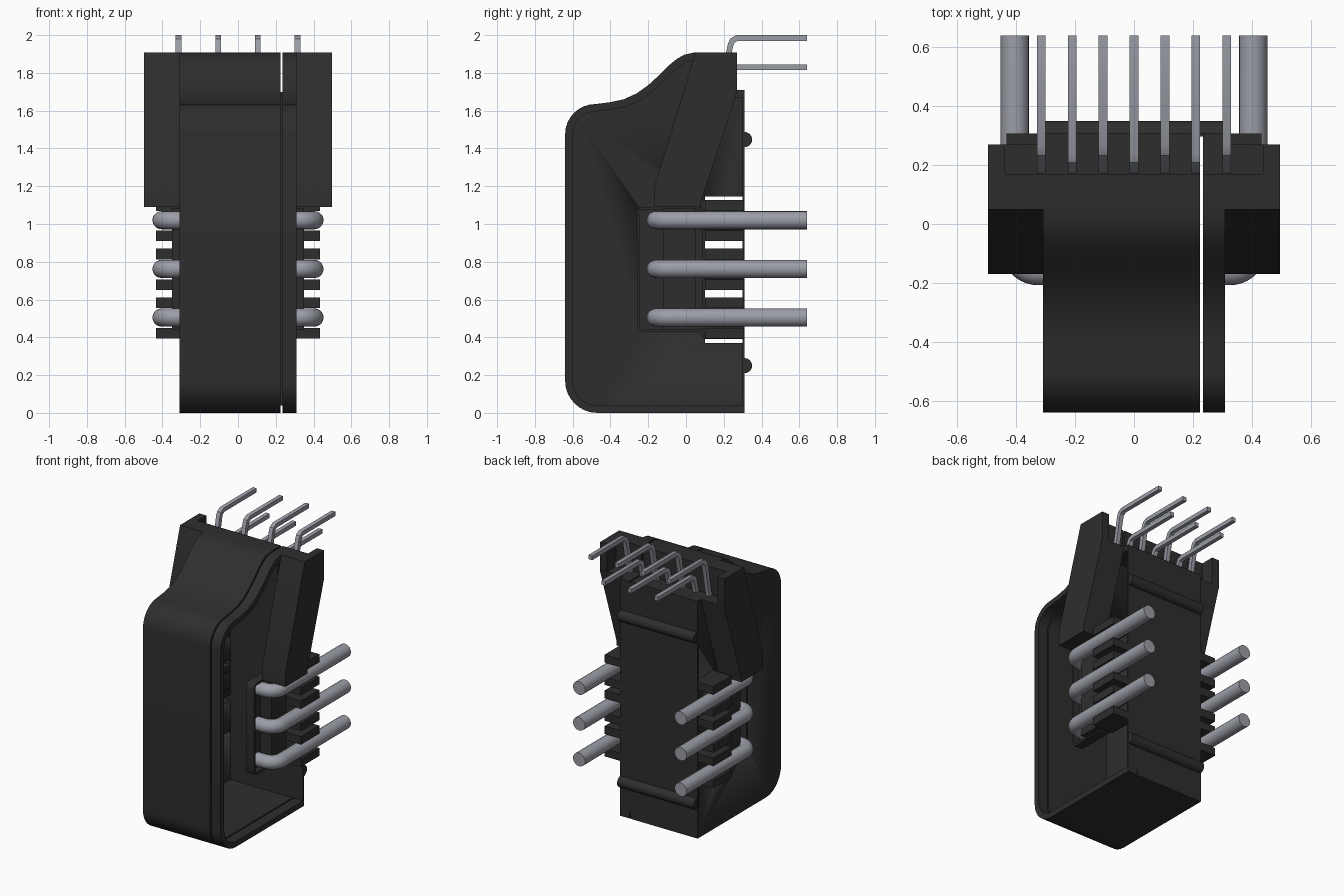
import bpy, bmesh, math
from mathutils import Vector

cube = bpy.data.objects.get("Cube")
if cube:
    bpy.data.objects.remove(cube, do_unlink=True)


def material(name, rgb, rough):
    m = bpy.data.materials.new(name)
    m.use_nodes = True
    m.diffuse_color = (*rgb, 1)
    b = m.node_tree.nodes["Principled BSDF"]
    b.inputs["Base Color"].default_value = (*rgb, 1)
    b.inputs["Roughness"].default_value = rough
    return m


BLACK = material("black plastic", (0.027, 0.027, 0.027), 0.6)
METAL = material("tinned metal", (0.33, 0.34, 0.385), 0.5)


def finish(name, bm, mat):
    bmesh.ops.recalc_face_normals(bm, faces=bm.faces)
    me = bpy.data.meshes.new(name)
    bm.to_mesh(me)
    bm.free()
    me.materials.append(mat)
    ob = bpy.data.objects.new(name, me)
    bpy.context.collection.objects.link(ob)
    bpy.ops.object.select_all(action='DESELECT')
    ob.select_set(True)
    bpy.context.view_layer.objects.active = ob
    bpy.ops.object.shade_smooth_by_angle(angle=math.radians(32))
    return ob


def prism(name, pts, x0, x1, mat=BLACK):
    """Extrude a (y, z) outline along x."""
    bm = bmesh.new()
    a, b = [[bm.verts.new((x, y, z)) for y, z in pts] for x in (x0, x1)]
    n = len(pts)
    bm.faces.new(a)
    bm.faces.new(b)
    for i in range(n):
        j = (i + 1) % n
        bm.faces.new((a[i], a[j], b[j], b[i]))
    return finish(name, bm, mat)


def frame(name, outer, inner, x0, x1):
    """Hollow band between two matching (y, z) outlines."""
    bm = bmesh.new()
    loops = [[bm.verts.new((x, y, z)) for y, z in pts]
             for x, pts in ((x0, outer), (x1, outer), (x1, inner), (x0, inner))]
    n = len(outer)
    for k in range(4):
        p, q = loops[k], loops[(k + 1) % 4]
        for i in range(n):
            j = (i + 1) % n
            bm.faces.new((p[i], p[j], q[j], q[i]))
    return finish(name, bm, BLACK)


def rect(y0, y1, z0, z1):
    return [(y0, z0), (y1, z0), (y1, z1), (y0, z1)]


def arc(cy, cz, r, a0, a1, n=8):
    angles = [math.radians(a0 + (a1 - a0) * i / n) for i in range(n + 1)]
    return [(cy + r * math.cos(a), cz + r * math.sin(a)) for a in angles]


def round_rect(y0, y1, z0, z1, r):
    return (arc(y0 + r, z0 + r, r, 270, 180, 4) + arc(y0 + r, z1 - r, r, 180, 90, 4)
            + arc(y1 - r, z1 - r, r, 90, 0, 4) + arc(y1 - r, z0 + r, r, 0, -90, 4))


def inset(pts, d):
    """Offset a clockwise outline inwards by d."""
    out = []
    for i, p in enumerate(pts):
        p = Vector(p)
        e0 = (p - Vector(pts[i - 1])).normalized()
        e1 = (Vector(pts[(i + 1) % len(pts)]) - p).normalized()
        n0, n1 = Vector((e0.y, -e0.x)), Vector((e1.y, -e1.x))
        q = p + (n0 + n1) * (d / (1 + n0.dot(n1)))
        out.append((q.x, q.y))
    return out


def sweep(name, path, r, sides, turn=0.0):
    """Tube of constant section along a planar path."""
    bm = bmesh.new()
    path = [Vector(p) for p in path]
    plane = (path[1] - path[0]).cross(path[-1] - path[-2]).normalized()
    rings = []
    for i, p in enumerate(path):
        d0 = (p - path[max(i - 1, 0)]).normalized()
        d1 = (path[min(i + 1, len(path) - 1)] - p).normalized()
        t = (d0 + d1).normalized()
        s = plane.cross(t) / max(t.dot(d0 if i else d1), 0.5)
        angles = [turn + math.tau * k / sides for k in range(sides)]
        rings.append([bm.verts.new(p + r * (math.cos(a) * plane + math.sin(a) * s)) for a in angles])
    for a, b in zip(rings, rings[1:]):
        for k in range(sides):
            j = (k + 1) % sides
            bm.faces.new((a[k], a[j], b[j], b[k]))
    bm.faces.new(rings[0])
    bm.faces.new(rings[-1])
    return finish(name, bm, METAL)


# Housing outline, clockwise: bottom, rounded front, curved shoulder, top, rear notch
outline = ([(0.31, 0.0)] + arc(-0.47, 0.17, 0.17, 270, 180)
           + arc(-0.48, 1.475, 0.16, 180, 90)
           + [(-0.40, 1.645), (-0.33, 1.66), (-0.26, 1.692), (-0.20, 1.735), (-0.14, 1.79),
              (-0.09, 1.84), (-0.05, 1.873), (-0.01, 1.896), (0.04, 1.907),
              (0.17, 1.907), (0.17, 1.71), (0.31, 1.71)])
cavity = [(0.298 if y > 0.25 else y, z) for y, z in inset(outline, 0.04)]

# Housing body, closing side wall, and open-sided rim past a narrow slit
frame("housing_body", outline, cavity, -0.27, 0.225)
side_wall = prism("housing_side_wall", outline, -0.31, -0.27)
frame("housing_rim", outline, cavity, 0.235, 0.31)
prism("housing_back_strip", rect(0.298, 0.31, 0.04, 1.70), 0.22, 0.24)

# Openings in the closed side: terminal pocket and ventilation slots
pocket = round_rect(-0.26, 0.10, 0.43, 1.09, 0.035)
slots = [(0.37, 0.39), (0.61, 0.65), (0.87, 0.91), (1.125, 1.146)]
cutters = [pocket] + [rect(0.10, 0.298, a, b) for a, b in slots]
for i, shape in enumerate(cutters):
    cutter = prism("wall_cutter_%d" % i, shape, -0.36, -0.262)
    mod = side_wall.modifiers.new("opening", 'BOOLEAN')
    mod.object = cutter
    mod.operation = 'DIFFERENCE'
    mod.solver = 'EXACT'
    bpy.context.view_layer.objects.active = side_wall
    bpy.ops.object.modifier_apply(modifier=mod.name)
    bpy.data.objects.remove(cutter, do_unlink=True)

# Wings: inner part notched for the signal pins, outer cheek full height
wing_front = [(0.08, 1.09), (-0.17, 1.09), (-0.17, 1.19), (0.05, 1.907)]
wing_full = wing_front + [(0.27, 1.907), (0.27, 1.70), (0.08, 1.12)]
wing_notched = wing_front + [(0.17, 1.907), (0.17, 1.71), (0.27, 1.71), (0.27, 1.70), (0.08, 1.12)]

pin_heights = (0.505, 0.762, 1.02)
for side, s in (("left", 1), ("right", -1)):
    prism(side + "_wing", wing_notched, s * 0.31, s * 0.44)
    prism(side + "_wing_cheek", wing_full, s * 0.44, s * 0.497)

    # Terminal pocket with a rounded core
    frame(side + "_pocket_rim", pocket, inset(pocket, 0.015), s * 0.25, s * 0.31)
    prism(side + "_pocket_floor", pocket, s * 0.245, s * 0.265)
    prism(side + "_terminal_core", rect(-0.12, 0.05, 0.44, 1.085), s * 0.26, s * 0.35)

    for i, z in enumerate(pin_heights):
        # Heavy terminal bent out of the pocket towards the back
        bend = arc(0.325, -0.08, 0.08, -90, 0, 10)
        path = [(0.255, -0.16)] + bend + [(0.405, 0.64)]
        sweep("%s_terminal_%d" % (side, i + 1), [(s * x, y, z) for x, y in path], 0.048, 20)
        # Guide ribs above and below the terminal
        for label, z0, z1 in (("lower", z - 0.111, z - 0.055), ("upper", z + 0.05, z + 0.107)):
            prism("%s_%s_rib_%d" % (side, label, i + 1), rect(0.10, 0.308, z0, z1), s * 0.27, s * 0.433)

# Rounded cross bars on the back
for name, z in (("lower_back_bar", 0.25), ("upper_back_bar", 1.447)):
    prism(name, arc(0.31, z, 0.04, -90, 90, 12), -0.305, 0.305)

# Signal pins: alternating high and low rows, square section
for i in range(7):
    x = (i - 3) * 0.105
    if i % 2 == 0:
        path = [(0.185, 1.69), (0.235, 1.945), (0.245, 1.97), (0.27, 1.985), (0.64, 1.985)]
    else:
        path = [(0.185, 1.69), (0.21, 1.80), (0.22, 1.82), (0.24, 1.83), (0.64, 1.83)]
    sweep("signal_pin_%d" % (i + 1), [(x, y, z) for y, z in path], 0.0212, 4, math.pi / 4)
